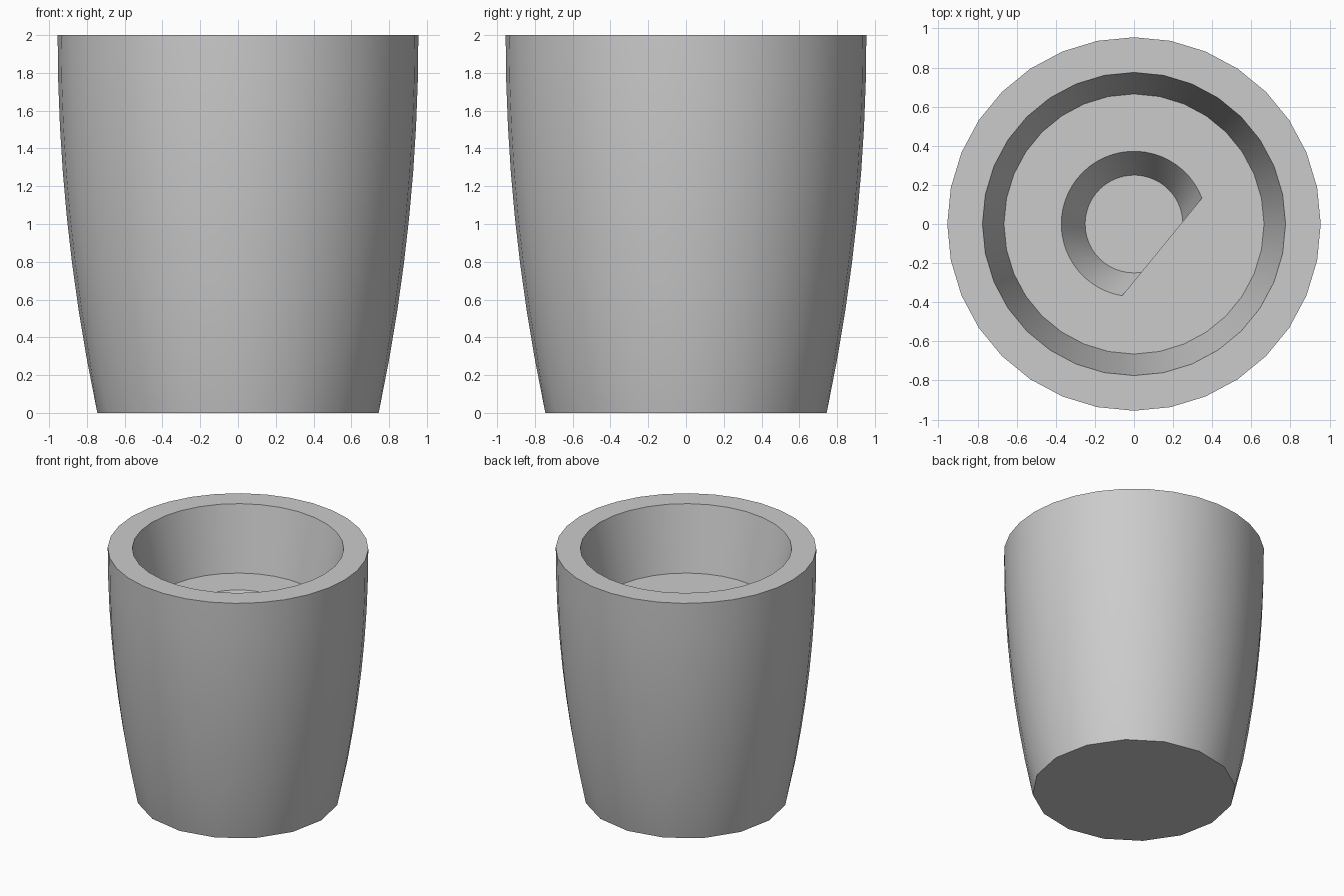
import bpy
import bmesh
from math import sin, cos, acos, radians, pi

cube = bpy.data.objects.get("Cube")
if cube:
    bpy.data.objects.remove(cube, do_unlink=True)

SIDES = 32
HEIGHT, FLOOR, HOLE_DEPTH = 2.0, 1.49, 0.22
FLAT_DIST, FLAT_ANGLE = 0.185, radians(-39.3)
HOLE_STEPS = 36

grey = bpy.data.materials.new("plain grey")
grey.use_nodes = True
colour = (0.6, 0.6, 0.6, 1)
grey.diffuse_color = colour
grey.node_tree.nodes["Principled BSDF"].inputs["Base Color"].default_value = colour

bm = bmesh.new()


def ring(radius, z, sides=SIDES):
    return [bm.verts.new((radius * cos(2 * pi * i / sides),
                          radius * sin(2 * pi * i / sides), z)) for i in range(sides)]


def d_ring(radius, z):
    """Circle cut off by a straight chord."""
    half = acos(FLAT_DIST / radius)
    start, sweep = FLAT_ANGLE + half, 2 * (pi - half)
    angles = [start + sweep * i / HOLE_STEPS for i in range(HOLE_STEPS + 1)]
    return [bm.verts.new((radius * cos(a), radius * sin(a), z)) for a in angles]


def skin(a, b):
    n = len(a)
    for i in range(n):
        j = (i + 1) % n
        bm.faces.new((a[i], a[j], b[j], b[i]))


# Bulging outer wall, rim and tapered inner wall
levels = [0.3 + (HEIGHT - 0.3) * i / 7 for i in range(8)]
outer = [ring(0.955 - 0.0525 * (HEIGHT - z) ** 2, z) for z in levels]
floor_ring = ring(0.665, FLOOR)
rings = outer + [ring(0.775, HEIGHT), floor_ring]
for lower, upper in zip(rings, rings[1:]):
    skin(lower, upper)

# Base with half as many sides, fanned into the wall
base = ring(0.745, 0, SIDES // 2)
low = outer[0]
for i, v in enumerate(base):
    nxt = base[(i + 1) % len(base)]
    a, b, c = low[2 * i], low[2 * i + 1], low[(2 * i + 2) % SIDES]
    bm.faces.new((v, b, a))
    bm.faces.new((v, nxt, b))
    bm.faces.new((nxt, c, b))
bm.faces.new(base[::-1])

# D-shaped tapered socket in the floor
socket_top = d_ring(0.372, FLOOR)
socket_bottom = d_ring(0.25, FLOOR - HOLE_DEPTH)
skin(socket_top, socket_bottom)
bm.faces.new(socket_bottom)

# Floor between the inner wall and the socket
edges = [bm.edges.get((loop[i - 1], loop[i]))
         for loop in (floor_ring, socket_top) for i in range(len(loop))]
bmesh.ops.triangle_fill(bm, edges=edges, use_beauty=True)
bmesh.ops.recalc_face_normals(bm, faces=bm.faces)

mesh = bpy.data.meshes.new("cup_body")
bm.to_mesh(mesh)
bm.free()
mesh.materials.append(grey)
cup = bpy.data.objects.new("cup_body", mesh)
bpy.context.collection.objects.link(cup)

bpy.ops.object.select_all(action='DESELECT')
cup.select_set(True)
bpy.context.view_layer.objects.active = cup
bpy.ops.object.shade_smooth_by_angle(angle=radians(30))
